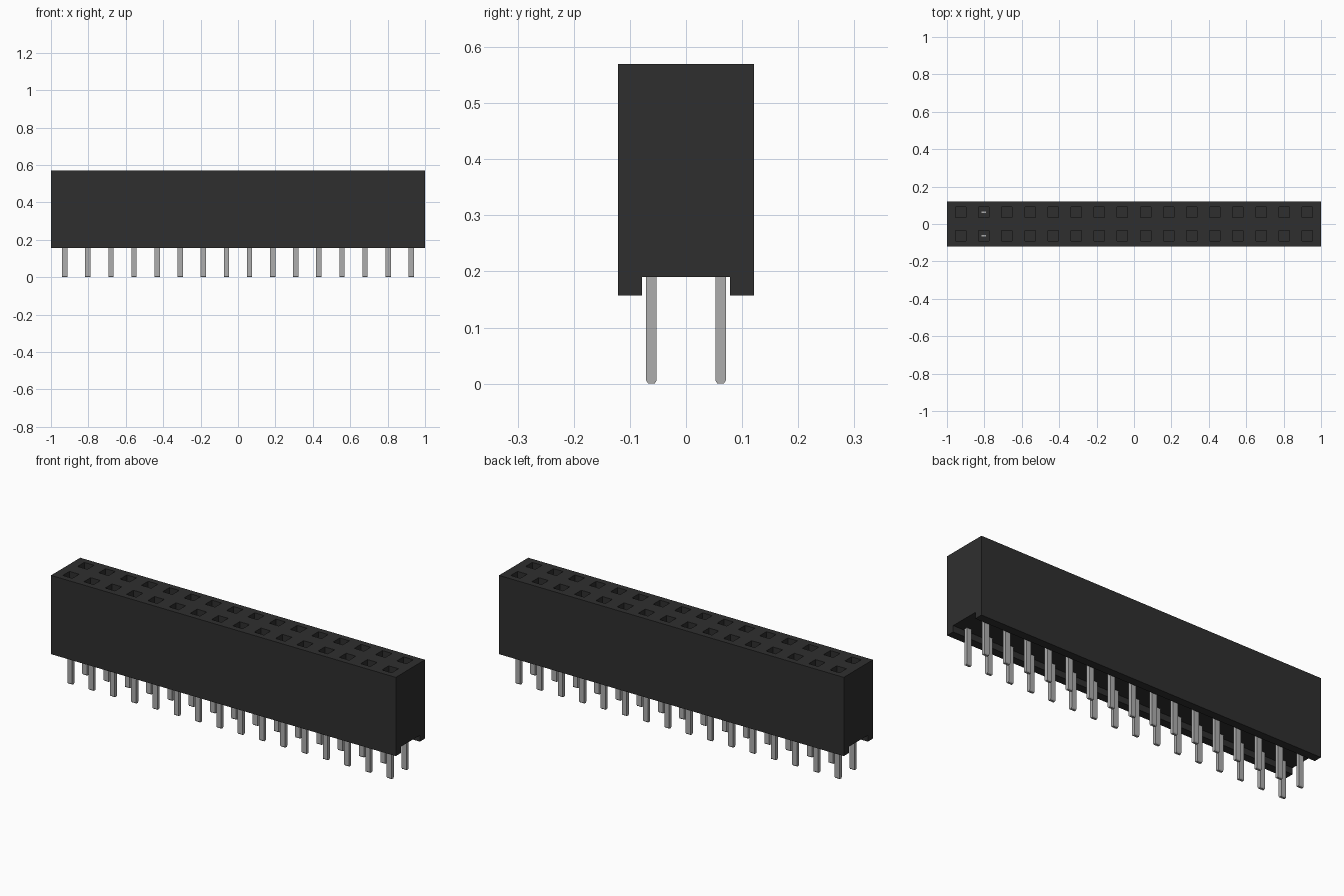
import bpy
import bmesh
from mathutils import Matrix, Vector

if "Cube" in bpy.data.objects:
    bpy.data.objects.remove(bpy.data.objects["Cube"], do_unlink=True)

COLUMNS = 16
PITCH = 0.1235
ROWS = (-0.0617, 0.0617)
TOP, BOTTOM, CHANNEL = 0.57, 0.157, 0.19
SOCKET_FLOOR = 0.27
columns = [(i - (COLUMNS - 1) / 2) * PITCH for i in range(COLUMNS)]


def material(name, rgb):
    m = bpy.data.materials.new(name)
    m.use_nodes = True
    m.diffuse_color = (*rgb, 1)
    m.node_tree.nodes["Principled BSDF"].inputs["Base Color"].default_value = (*rgb, 1)
    return m


def make_object(name, bm, mat):
    bmesh.ops.recalc_face_normals(bm, faces=bm.faces)
    mesh = bpy.data.meshes.new(name)
    bm.to_mesh(mesh)
    bm.free()
    mesh.materials.append(mat)
    ob = bpy.data.objects.new(name, mesh)
    bpy.context.collection.objects.link(ob)
    return ob


def add_box(bm, x, y, z0, z1, sx, sy):
    mat = Matrix.Translation(Vector((x, y, (z0 + z1) / 2))) @ Matrix.Diagonal((sx, sy, z1 - z0, 1))
    return bmesh.ops.create_cube(bm, size=1, matrix=mat)["verts"]


black = material("black plastic", (0.028, 0.028, 0.028))
metal = material("grey metal", (0.42, 0.42, 0.42))

# Housing: profile with a channel underneath, extruded along x
profile = [(-0.121, BOTTOM), (-0.078, BOTTOM), (-0.078, CHANNEL), (0.078, CHANNEL),
           (0.078, BOTTOM), (0.121, BOTTOM), (0.121, TOP), (-0.121, TOP)]
bm = bmesh.new()
end = bm.faces.new([bm.verts.new((-1, y, z)) for y, z in profile])
grown = bmesh.ops.extrude_face_region(bm, geom=[end])["geom"]
bmesh.ops.translate(bm, vec=(2, 0, 0), verts=[g for g in grown if isinstance(g, bmesh.types.BMVert)])
housing = make_object("housing", bm, black)

# Square sockets cut into the top
bm = bmesh.new()
for x in columns:
    for y in ROWS:
        add_box(bm, x, y, SOCKET_FLOOR, TOP + 0.05, 0.056, 0.056)
cutter = make_object("socket_cutter", bm, black)
cutter.hide_render = True
cut = housing.modifiers.new("sockets", "BOOLEAN")
cut.operation = "DIFFERENCE"
cut.solver = "EXACT"
cut.object = cutter
bpy.context.view_layer.objects.active = housing
bpy.ops.object.modifier_apply(modifier=cut.name)
bpy.data.objects.remove(cutter, do_unlink=True)

# Pins with tapered tips, joined per row; the second column reaches into its sockets
for name, y in zip(("front_pins", "back_pins"), ROWS):
    bm = bmesh.new()
    for i, x in enumerate(columns):
        add_box(bm, x, y, 0.006, CHANNEL + 0.02, 0.028, 0.019)
        if i == 1:
            add_box(bm, x, y, CHANNEL + 0.02, SOCKET_FLOOR + 0.03, 0.028, 0.013)
    bm.faces.ensure_lookup_table()
    tips = [f for f in bm.faces if f.calc_center_median().z < 0.01]
    for tip in tips:
        new = bmesh.ops.extrude_face_region(bm, geom=[tip])["geom"]
        for v in (g for g in new if isinstance(g, bmesh.types.BMVert)):
            v.co.z = 0
            v.co.y = y + (v.co.y - y) * 0.6
    bmesh.ops.delete(bm, geom=[f for f in tips if f.is_valid], context="FACES_ONLY")
    make_object(name, bm, metal)
